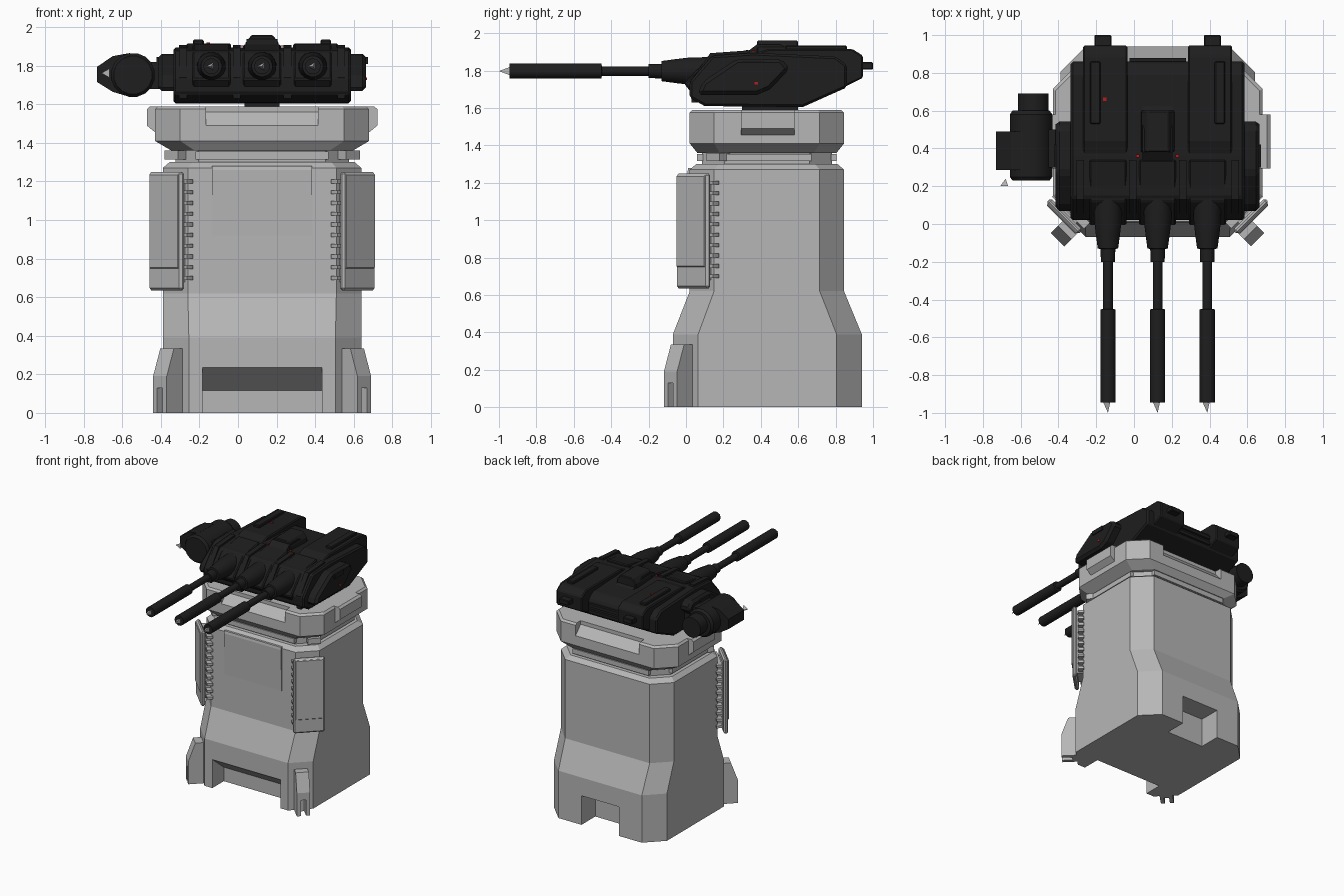
import bpy, bmesh, math
from mathutils import Matrix, Vector

old = bpy.data.objects.get("Cube")
if old:
    bpy.data.objects.remove(old, do_unlink=True)

CX = 0.125      # tower centre line
GUN_Z = 1.797   # barrel axis height


def material(name, rgb):
    m = bpy.data.materials.new(name)
    m.use_nodes = True
    m.diffuse_color = (*rgb, 1)
    m.node_tree.nodes["Principled BSDF"].inputs["Base Color"].default_value = (*rgb, 1)
    return m


GREY = material("concrete grey", (0.47, 0.47, 0.47))
DARK = material("gunmetal black", (0.013, 0.013, 0.013))
RED = material("lamp red", (0.5, 0.01, 0.01))


def finish(name, bm, mat, bevel=0, matrix=None):
    if matrix:
        bm.transform(matrix)
    bmesh.ops.recalc_face_normals(bm, faces=bm.faces)
    me = bpy.data.meshes.new(name)
    bm.to_mesh(me)
    bm.free()
    me.materials.append(mat)
    ob = bpy.data.objects.new(name, me)
    bpy.context.collection.objects.link(ob)
    if bevel:
        mod = ob.modifiers.new("edge", "BEVEL")
        mod.width = bevel
        mod.segments = 1
    return ob


def loft(name, rings, mat, bevel=0, matrix=None):
    """Closed solid through rings of equal point count."""
    bm = bmesh.new()
    rows = [[bm.verts.new(p) for p in r] for r in rings]
    n = len(rows[0])
    for a, b in zip(rows, rows[1:]):
        for i in range(n):
            bm.faces.new((a[i], a[(i + 1) % n], b[(i + 1) % n], b[i]))
    bm.faces.new(rows[0])
    bm.faces.new(rows[-1])
    return finish(name, bm, mat, bevel, matrix)


def prism(name, pts, axis, lo, hi, mat, bevel=0, matrix=None):
    """Extrude a 2D outline along an axis (outline uses the other two axes)."""
    put = {"x": lambda p, t: (t, p[0], p[1]), "y": lambda p, t: (p[0], t, p[1])}[axis]
    return loft(name, [[put(p, t) for p in pts] for t in (lo, hi)], mat, bevel, matrix)


def box(name, x, y, z, mat, bevel=0, matrix=None):
    pts = [(y[0], z[0]), (y[1], z[0]), (y[1], z[1]), (y[0], z[1])]
    return prism(name, pts, "x", x[0], x[1], mat, bevel, matrix)


def lathe_y(name, profile, x, z, mat, sides=16):
    turn = [math.tau * (i + 0.5) / sides for i in range(sides)]
    rings = [[(x + r * math.cos(a), y, z + r * math.sin(a)) for a in turn] for y, r in profile]
    ob = loft(name, rings, mat)
    for o in bpy.context.selected_objects:
        o.select_set(False)
    bpy.context.view_layer.objects.active = ob
    ob.select_set(True)
    bpy.ops.object.shade_smooth_by_angle(angle=math.radians(32))
    ob.select_set(False)
    return ob


def octagon(z, hx, y0, y1, c):
    x0, x1 = CX - hx, CX + hx
    return [(x0 + c, y0, z), (x1 - c, y0, z), (x1, y0 + c, z), (x1, y1 - c, z),
            (x1 - c, y1, z), (x0 + c, y1, z), (x0, y1 - c, z), (x0, y0 + c, z)]


def cut(ob, cutter):
    cutter.hide_render = True
    mod = ob.modifiers.new("cut", "BOOLEAN")
    mod.operation = "DIFFERENCE"
    mod.solver = "EXACT"
    mod.object = cutter
    with bpy.context.temp_override(object=ob, active_object=ob):
        bpy.ops.object.modifier_apply(modifier=mod.name)
    bpy.data.objects.remove(cutter, do_unlink=True)


# Tower body with front and rear openings at the foot
body = loft("tower_body", [octagon(0, .515, -.07, .94, .135), octagon(.39, .515, -.07, .94, .135),
                           octagon(.62, .515, .02, .845, .13), octagon(1.27, .515, .02, .845, .13),
                           octagon(1.30, .48, .055, .81, .12)], GREY)
cut(body, prism("front_opening", [(-.2, -.05), (-.2, .235), (-.07, .235), (.08, .115), (.08, -.05)],
                "x", CX - .31, CX + .31, GREY))
cut(body, box("rear_opening", (CX - .17, CX + .17), (.76, 1.1), (-.05, .24), GREY))
prism("front_panel", [(.03, .92), (.019, .92), (.008, 1.26), (.012, 1.28), (.03, 1.28)],
      "x", CX - .26, CX + .26, GREY)

# Neck ring with long ribs
loft("neck", [octagon(1.29, .45, .085, .78, .12), octagon(1.38, .45, .085, .78, .12)], GREY)
for y in (.075, .79):
    box("neck_rib", (CX - .345, CX + .345), (y - .015, y + .015), (1.315, 1.355), GREY)
for s in (-1, 1):
    x = CX + s * .455
    box("neck_side_rib", (x - .015, x + .015), (.19, .67), (1.315, 1.355), GREY)

# Cap slab with sloped notches front and rear, blocks on the sides
cap = loft("cap", [octagon(1.36, .47, .06, .805, .12), octagon(1.41, .555, .02, .845, .13),
                   octagon(1.575, .555, .02, .845, .13), octagon(1.59, .54, .035, .83, .125)], GREY)
notch = [(-.1, 1.485), (.015, 1.485), (.085, 1.56), (.085, 1.7), (-.1, 1.7)]
cut(cap, prism("front_notch", notch, "x", CX - .29, CX + .29, GREY))
cut(cap, prism("rear_notch", [(.865 - y, z) for y, z in notch], "x", CX - .29, CX + .29, GREY))
for s in (-1, 1):
    pts = [(CX + s * d, z) for d, z in ((.54, 1.455), (.555, 1.455), (.598, 1.49), (.598, 1.575), (.58, 1.59), (.54, 1.59))]
    prism("cap_side_block", pts, "y", .295, .58, GREY)

# Diagonal corner parts: local x points outward, local y runs along the chamfer
for s in (-1, 1):
    def corner(y):
        n, t = Vector((s, -1, 0)).normalized(), Vector((s, 1, 0)).normalized()
        m = Matrix((n, t, Vector((0, 0, 1)))).transposed().to_4x4()
        m.translation = (CX + s * .45, y, 0)
        return m
    low, high = corner(-.003), corner(.085)
    foot = prism("corner_foot", [(-.05, 0), (.113, 0), (.113, .19), (.06, .335), (-.05, .335)],
                 "y", -.05, .05, GREY, 0, low)
    cut(foot, box("foot_slot", (.03, .2), (-.02, .02), (-.05, .13), GREY, 0, low))
    box("corner_panel", (.045, .08), (-.12, .12), (.635, 1.25), GREY, .012, high)
    box("corner_panel_face", (.075, .087), (-.108, .108), (.75, 1.238), GREY, .004, high)
    box("corner_panel_mount", (-.02, .05), (-.07, .07), (.68, 1.2), GREY, 0, high)
    for i in range(10):
        z = .69 + i * .0555
        box("panel_fin", (-.01, .035), (-.12, .12), (z, z + .02), GREY, 0, high)
    neck = corner(.165)
    box("neck_corner_block", (-.05, .03), (-.05, .05), (1.315, 1.36), GREY, 0, neck)

# Turret hull
box("turret_pivot", (CX - .09, CX + .09), (.3, .6), (1.57, 1.63), DARK)
prism("turret_hull", [(.02, 1.655), (.10, 1.61), (.625, 1.605), (.86, 1.71), (.86, 1.83), (.80, 1.875),
                      (.36, 1.895), (.14, 1.88), (.02, 1.74)], "x", CX - .46, CX + .46, DARK, .012)
for z in (1.73, 1.78):
    box("rear_grille_bar", (CX - .15, CX + .15), (.84, .88), (z, z + .025), DARK)
prism("top_hatch", [(CX + s * x, z) for s, row in ((-1, ((.09, 1.88), (.085, 1.92), (.055, 1.96))),
                                                  (1, ((.055, 1.96), (.085, 1.92), (.09, 1.88))))
                    for x, z in row], "y", .38, .6, DARK, .006)
prism("hatch_ramp", [(.3, 1.88), (.38, 1.94), (.5, 1.94), (.63, 1.88)], "x", CX - .08, CX + .08, DARK)

for s in (-1, 1):
    # Rear shoulder with rail and stub exhaust
    x = CX + s * .2775
    prism("rear_shoulder", [(.36, 1.89), (.44, 1.915), (.89, 1.915), (.945, 1.88), (.945, 1.76),
                            (.7, 1.64), (.5, 1.64)], "x", x - .117, x + .117, DARK, .008)
    x = CX + s * .33
    box("shoulder_rail", (x - .028, x + .028), (.53, .86), (1.9, 1.935), DARK, .006)
    x = CX + s * .29
    box("exhaust_stub", (x - .045, x + .045), (.93, 1.0), (1.805, 1.845), DARK, .005)
    # Side armour in two layers
    side = [(.06, 1.67), (.09, 1.74), (.27, 1.862), (.51, 1.862), (.555, 1.81), (.45, 1.70), (.38, 1.67)]
    a, b = sorted((CX + s * .44, CX + s * .54))
    prism("side_armour", side, "x", a, b, DARK, .02)
    a, b = sorted((CX + s * .53, CX + s * .548))
    box("side_armour_block", (a, b), (.3, .42), (1.81, 1.845), DARK)
    # Cheek rails between the guns and at the outer front edges
    for d in (.132, .41):
        x = CX + s * d
        prism("cheek_rail", [(.03, 1.63), (.02, 1.74), (.13, 1.893), (.34, 1.908), (.34, 1.63)],
              "x", x - .02, x + .02, DARK)

# Three guns
for x in (CX - .263, CX, CX + .263):
    prism("gun_mantlet", [(.34, 1.68), (.03, 1.68), (-.01, 1.73), (.12, 1.87), (.34, 1.912)],
          "x", x - .098, x + .098, DARK, .008)
    lathe_y("gun_sleeve", [(.2, .078), (.02, .074), (-.05, .066), (-.13, .055), (-.132, .04), (-.2, .038)],
            x, GUN_Z, DARK)
    lathe_y("gun_barrel", [(-.18, .026), (-.45, .026), (-.452, .041), (-.945, .041)], x, GUN_Z, DARK)
    lathe_y("muzzle_tip", [(-.945, .024), (-.998, .001)], x, GUN_Z, GREY, 3)

# Sensor pod on one side
lathe_y("pod_drum", [(.23, .1), (.25, .115), (.58, .115), (.6, .1)], -.545, 1.752, DARK)
lathe_y("pod_rear", [(.58, .083), (.69, .083)], -.533, 1.752, DARK)
prism("pod_wedge", [(-.73, 1.715), (-.73, 1.795), (-.65, 1.85), (-.56, 1.866), (-.56, 1.638), (-.65, 1.665)],
      "y", .285, .49, DARK)
box("pod_mount", (-.46, -.33), (.3, .5), (1.68, 1.82), DARK)
lathe_y("pod_marker", [(.2, .028), (.238, .001)], -.68, 1.762, GREY, 3)

# Small indicator lamps
for x, y, z in ((-.155, .66, 1.915), (.02, .36, 1.9), (.23, .36, 1.9)):
    box("top_lamp", (x - .009, x + .009), (y - .009, y + .009), (z, z + .006), RED)
box("side_lamp", (.664, .669), (.365, .385), (1.725, 1.74), RED)
